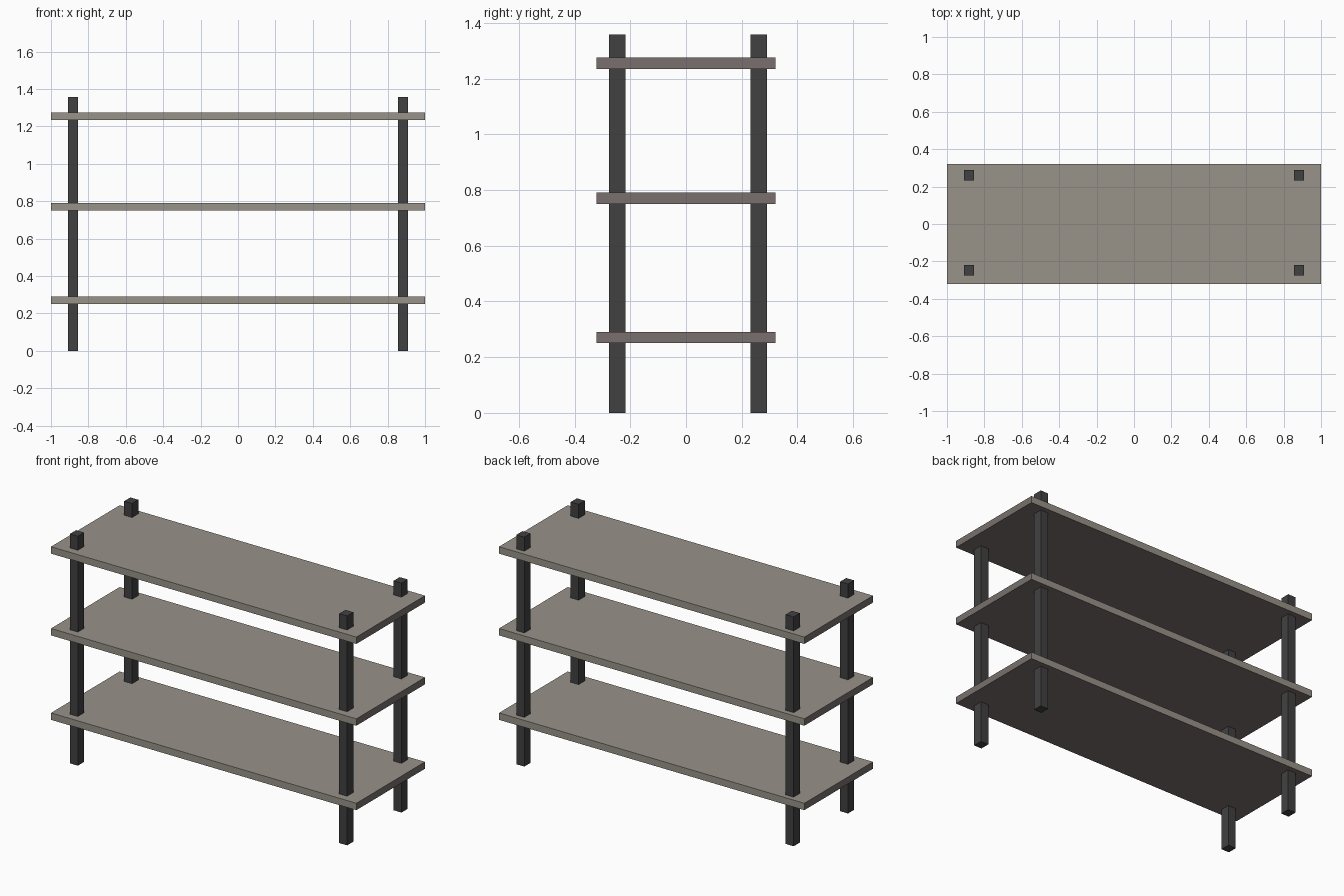
import bpy, bmesh

if "Cube" in bpy.data.objects:
    bpy.data.objects.remove(bpy.data.objects["Cube"])


def material(name, rgb):
    m = bpy.data.materials.new(name)
    m.diffuse_color = (*rgb, 1.0)
    m.use_nodes = True
    m.node_tree.nodes["Principled BSDF"].inputs["Base Color"].default_value = m.diffuse_color
    return m


board = material("warm grey board", (0.315, 0.292, 0.252))
core = material("brown grey core", (0.188, 0.163, 0.153))
metal = material("charcoal", (0.053, 0.053, 0.053))


def box(name, lo, hi, mats):
    bm = bmesh.new()
    bmesh.ops.create_cube(bm, size=1)
    for v in bm.verts:
        for i in range(3):
            v.co[i] = lo[i] if v.co[i] < 0 else hi[i]
    bm.normal_update()
    # with two colours, ends and underside take the second one
    if len(mats) > 1:
        for f in bm.faces:
            if abs(f.normal.x) > 0.5 or f.normal.z < -0.5:
                f.material_index = 1
    me = bpy.data.meshes.new(name)
    bm.to_mesh(me)
    bm.free()
    for m in mats:
        me.materials.append(m)
    ob = bpy.data.objects.new(name, me)
    bpy.context.collection.objects.link(ob)


# Shelves
for name, z in (("lower", 0.25), ("middle", 0.75), ("upper", 1.234)):
    box(name + "_shelf", (-1, -0.321, z), (1, 0.321, z + 0.041), [board, core])

# Posts running through the shelves
for side, x in (("left", -0.882), ("right", 0.882)):
    for end, y in (("front", -0.247), ("back", 0.261)):
        box(f"{end}_{side}_post", (x - 0.026, y - 0.029, 0),
            (x + 0.026, y + 0.029, 1.358), [metal])
